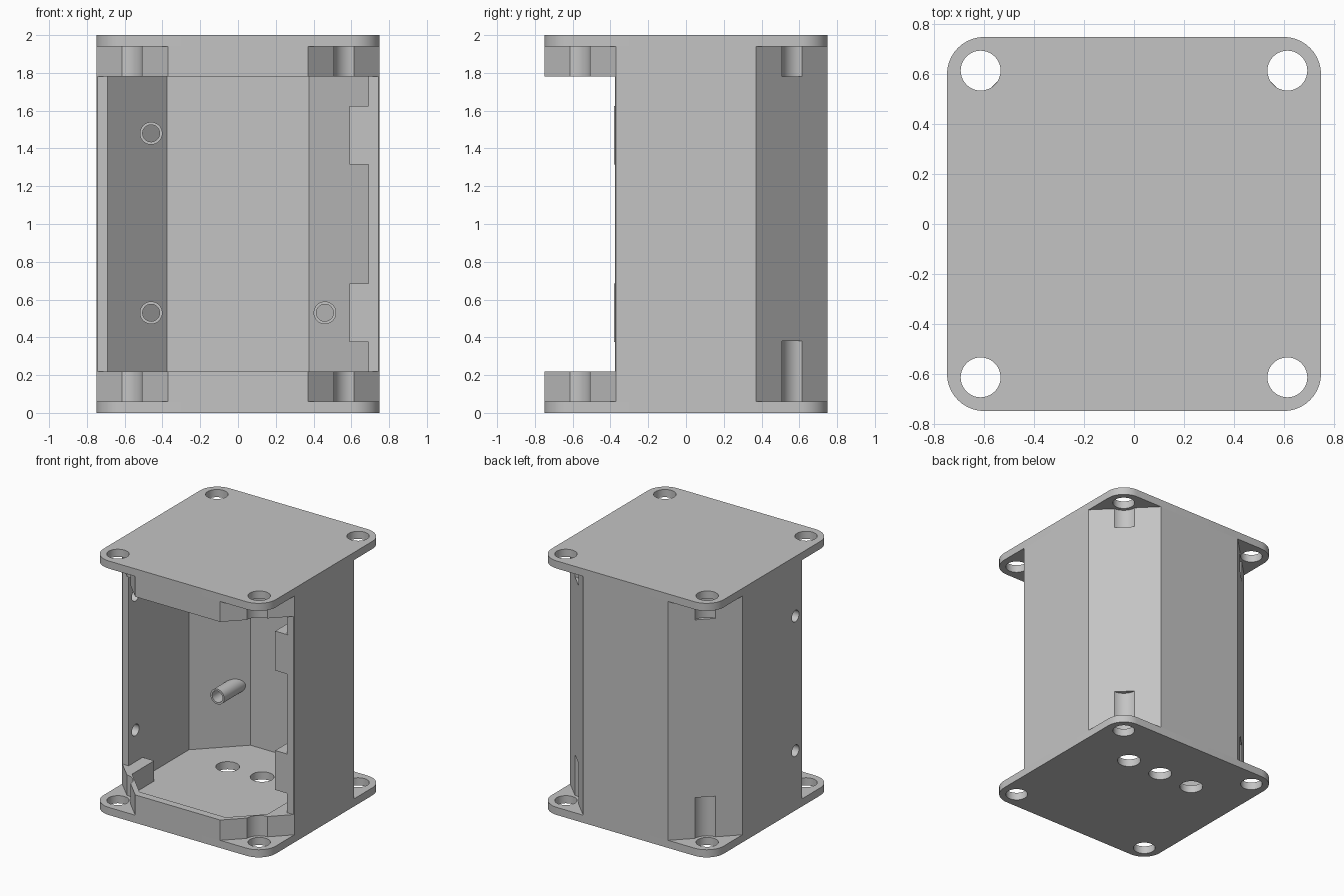
import bpy, bmesh, math
from mathutils import Matrix

cube = bpy.data.objects.get("Cube")
if cube:
    bpy.data.objects.remove(cube)

grey = bpy.data.materials.new("plain_grey")
grey.use_nodes = True
colour = (0.55, 0.55, 0.55, 1)
grey.diffuse_color = colour
grey.node_tree.nodes["Principled BSDF"].inputs["Base Color"].default_value = colour

H, C = 0.75, 0.37          # half width and corner of the octagonal shell
PLATE, LIP = 0.06, 0.22    # plate thickness, top of the front lip
HOLE = 0.615               # corner screw position


def add(name, bm):
    bmesh.ops.recalc_face_normals(bm, faces=bm.faces)
    mesh = bpy.data.meshes.new(name)
    bm.to_mesh(mesh)
    bm.free()
    mesh.materials.append(grey)
    obj = bpy.data.objects.new(name, mesh)
    bpy.context.collection.objects.link(obj)
    return obj


def prism(name, points, z0, z1):
    bm = bmesh.new()
    face = bm.faces.new([bm.verts.new((x, y, z0)) for x, y in points])
    top = bmesh.ops.extrude_face_region(bm, geom=[face])["geom"]
    for v in top:
        if isinstance(v, bmesh.types.BMVert):
            v.co.z = z1
    return add(name, bm)


def box(name, x0, x1, y0, y1, z0, z1):
    return prism(name, [(x0, y0), (x1, y0), (x1, y1), (x0, y1)], z0, z1)


def circle(x, y, r, start=0, turn=360, n=40):
    steps = n if turn == 360 else n + 1
    angles = [math.radians(start + turn * i / n) for i in range(steps)]
    return [(x + r * math.cos(a), y + r * math.sin(a)) for a in angles]


def octagon(h, c):
    return [(h, -c), (h, c), (c, h), (-c, h), (-h, c), (-h, -c), (-c, -h), (c, -h)]


def cut(target, cutter):
    cutter.hide_render = True
    mod = target.modifiers.new("cut", 'BOOLEAN')
    mod.operation = 'DIFFERENCE'
    mod.solver = 'EXACT'
    mod.object = cutter
    bpy.context.view_layer.objects.active = target
    bpy.ops.object.modifier_apply(modifier=mod.name)
    bpy.data.objects.remove(cutter)


def smooth(obj):
    bpy.ops.object.select_all(action='DESELECT')
    obj.select_set(True)
    bpy.context.view_layer.objects.active = obj
    bpy.ops.object.shade_smooth_by_angle(angle=math.radians(30))


corners = [(sx, sy) for sx in (-1, 1) for sy in (-1, 1)]

# End plates with rounded corners and screw holes
rounded = []
for i, (sx, sy) in enumerate([(1, 1), (-1, 1), (-1, -1), (1, -1)]):
    rounded += circle(0.6 * sx, 0.6 * sy, 0.15, 90 * i, 90, 10)
for name, z0 in (("base_plate", 0), ("top_plate", 2 - PLATE)):
    plate = prism(name, rounded, z0, z0 + PLATE)
    for sx, sy in corners:
        cut(plate, prism("drill", circle(HOLE * sx, HOLE * sy, 0.08), z0 - 0.1, z0 + 0.2))
    if name == "base_plate":
        # Row of cable holes near the back
        for x in (-0.3, 0, 0.3):
            cut(plate, prism("drill", circle(x, 0.3, 0.085), -0.1, 0.2))
    smooth(plate)

# Octagonal shell, open at the front between two lips
shell = prism("shell", octagon(H, C), PLATE, 2 - PLATE)
cut(shell, prism("hollow", octagon(0.69, 0.375), -0.1, 2.1))
cut(shell, box("opening", -1, 1, -1, -0.375, LIP, 2 - LIP))

# Screw clearance grooves in the corner walls
for sx, sy in corners:
    groove = circle(HOLE * sx, HOLE * sy, 0.108)
    cut(shell, prism("groove", groove, -0.1, 0.38 if sy > 0 else 0.25))
    cut(shell, prism("groove", groove, 2 - LIP, 2.1))

# Side screw holes, on one wall only
for z in (0.47, 1.53):
    drill = prism("drill", circle(0, 0, 0.045), -0.1, 0.1)
    drill.data.transform(Matrix.Translation((-0.72, -0.29, z)) @ Matrix.Rotation(math.pi / 2, 4, 'Y'))
    cut(shell, drill)
smooth(shell)

# Corner blocks behind the lips
for sx, side in ((-1, "right"), (1, "left")):
    points = [(sx * x, y) for x, y in ((0.59, -0.2), (0.72, -0.2), (0.72, -0.375), (0.59, -0.485))]
    prism("lower_block_" + side, points, PLATE, LIP)
    prism("upper_block_" + side, points, 2 - LIP, 2 - PLATE)

# Screw tabs inside the left wall
for name, z in (("lower_tab", 0.375), ("upper_tab", 1.315)):
    box(name, 0.59, 0.7, -0.38, -0.2, z, z + 0.31)


# Hollow standoffs growing out of the slanted back walls
def standoff(name, x, z):
    bm = bmesh.new()
    rings = []
    for r, slant in ((0.06, True), (0.06, False), (0.045, False), (0.045, True)):
        ring = []
        for px, pz in circle(x, z, r, n=32):
            ring.append(bm.verts.new((px, 1.08 - abs(px) if slant else 0.4, pz)))
        rings.append(ring)
    for a, b in zip(rings, rings[1:]):
        for i in range(len(a)):
            j = (i + 1) % len(a)
            bm.faces.new((a[i], a[j], b[j], b[i]))
    smooth(add(name, bm))


standoff("standoff_right_low", -0.46, 0.53)
standoff("standoff_right_high", -0.46, 1.48)
standoff("standoff_left_low", 0.46, 0.53)
